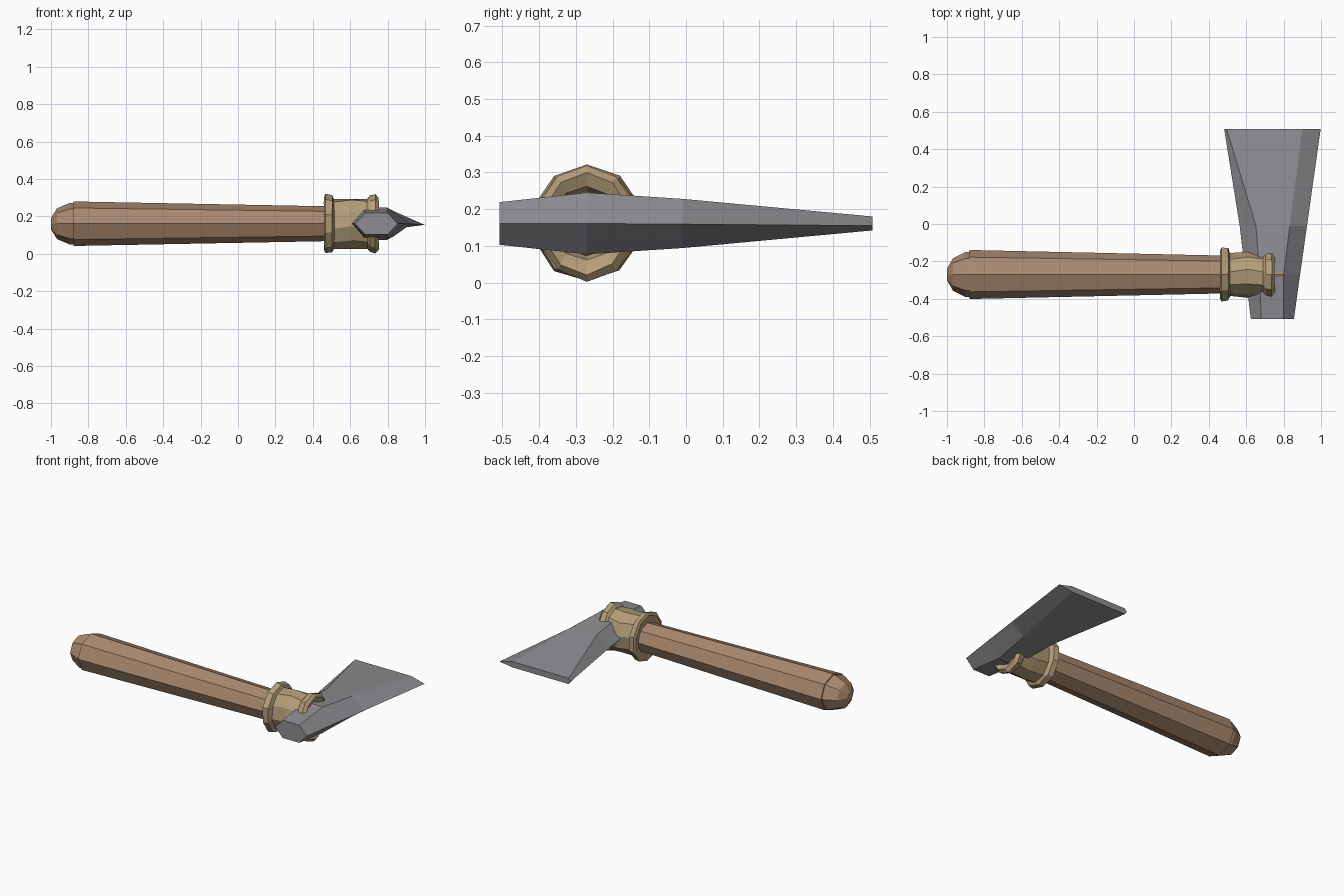
import bpy, bmesh, math, random

if "Cube" in bpy.data.objects:
    bpy.data.objects.remove(bpy.data.objects["Cube"])

random.seed(4)
CY, CZ = -0.27, 0.161   # handle axis, running along x


def material(name, rgb):
    m = bpy.data.materials.new(name)
    m.diffuse_color = (*rgb, 1)
    m.use_nodes = True
    m.node_tree.nodes["Principled BSDF"].inputs["Base Color"].default_value = m.diffuse_color
    return m


def loft(name, rings, mat, caps=True):
    """Skin equal-length rings of points into a flat-shaded mesh."""
    bm = bmesh.new()
    loops = [[bm.verts.new(p) for p in ring] for ring in rings]
    for a, b in zip(loops, loops[1:]):
        for i in range(len(a)):
            j = (i + 1) % len(a)
            bm.faces.new((a[i], a[j], b[j], b[i]))
    if caps:
        bm.faces.new(loops[0])
        bm.faces.new(loops[-1])
    bmesh.ops.recalc_face_normals(bm, faces=bm.faces)
    mesh = bpy.data.meshes.new(name)
    bm.to_mesh(mesh)
    bm.free()
    mesh.materials.append(mat)
    obj = bpy.data.objects.new(name, mesh)
    bpy.context.collection.objects.link(obj)
    return obj


def ring(x, ry, rz, sides, turn=0.0, wobble=0.0):
    pts = []
    for i in range(sides):
        a = 2 * math.pi * (i + turn) / sides
        k = 1 + random.uniform(-wobble, wobble)
        dx = random.uniform(-wobble, wobble) * 0.1
        pts.append((x + dx, CY + ry * k * math.sin(a), CZ + rz * k * math.cos(a)))
    return pts


wood = material("wood", (0.40, 0.25, 0.16))
binding = material("binding", (0.46, 0.34, 0.19))
stone = material("stone", (0.27, 0.27, 0.29))

# Octagonal tapered handle, passing through the head
loft("handle", [ring(-0.88, 0.131, 0.119, 8), ring(0.80, 0.094, 0.087, 8)], wood)

# Rounded butt of the handle
butt = [(-0.87, 0.122, 0.112), (-0.90, 0.121, 0.111), (-0.968, 0.087, 0.082), (-1.0, 0.03, 0.03)]
loft("handle_butt", [ring(x, ry, rz, 8) for x, ry, rz in butt], wood)

# Binding sleeve with a raised lip at each end and a hollow mouth
sleeve = [(0.47, 0.09, 0.09, 0), (0.46, 0.135, 0.14, 0), (0.468, 0.15, 0.158, 0),
          (0.503, 0.145, 0.151, 0), (0.515, 0.115, 0.135, 0.2), (0.61, 0.124, 0.136, 0.35),
          (0.69, 0.117, 0.136, 0.2), (0.705, 0.132, 0.152, 0), (0.735, 0.137, 0.158, 0),
          (0.752, 0.12, 0.138, 0), (0.735, 0.095, 0.10, 0), (0.69, 0.085, 0.085, 0)]
loft("binding_sleeve", [ring(x, ry, rz, 10, t, 0.02) for x, ry, rz, t in sleeve], binding)

# Axe head: six-sided sections along y (back, front, half thickness, edge height)
head = [(-0.508, 0.625, 0.68, 0.80, 0.855, 0.058, 0.161),
        (-0.27, 0.595, 0.672, 0.80, 0.888, 0.084, 0.161),
        (-0.01, 0.565, 0.652, 0.833, 0.925, 0.067, 0.159),
        (0.508, 0.482, 0.495, 0.90, 0.998, 0.019, 0.155)]
sections = []
for y, xl, xa, xb, xr, h, ze in head:
    sections.append([(xl, y, CZ), (xa, y, CZ + h), (xb, y, CZ + h),
                     (xr, y, ze), (xb, y, CZ - h), (xa, y, CZ - h)])
loft("axe_head", sections, stone)
